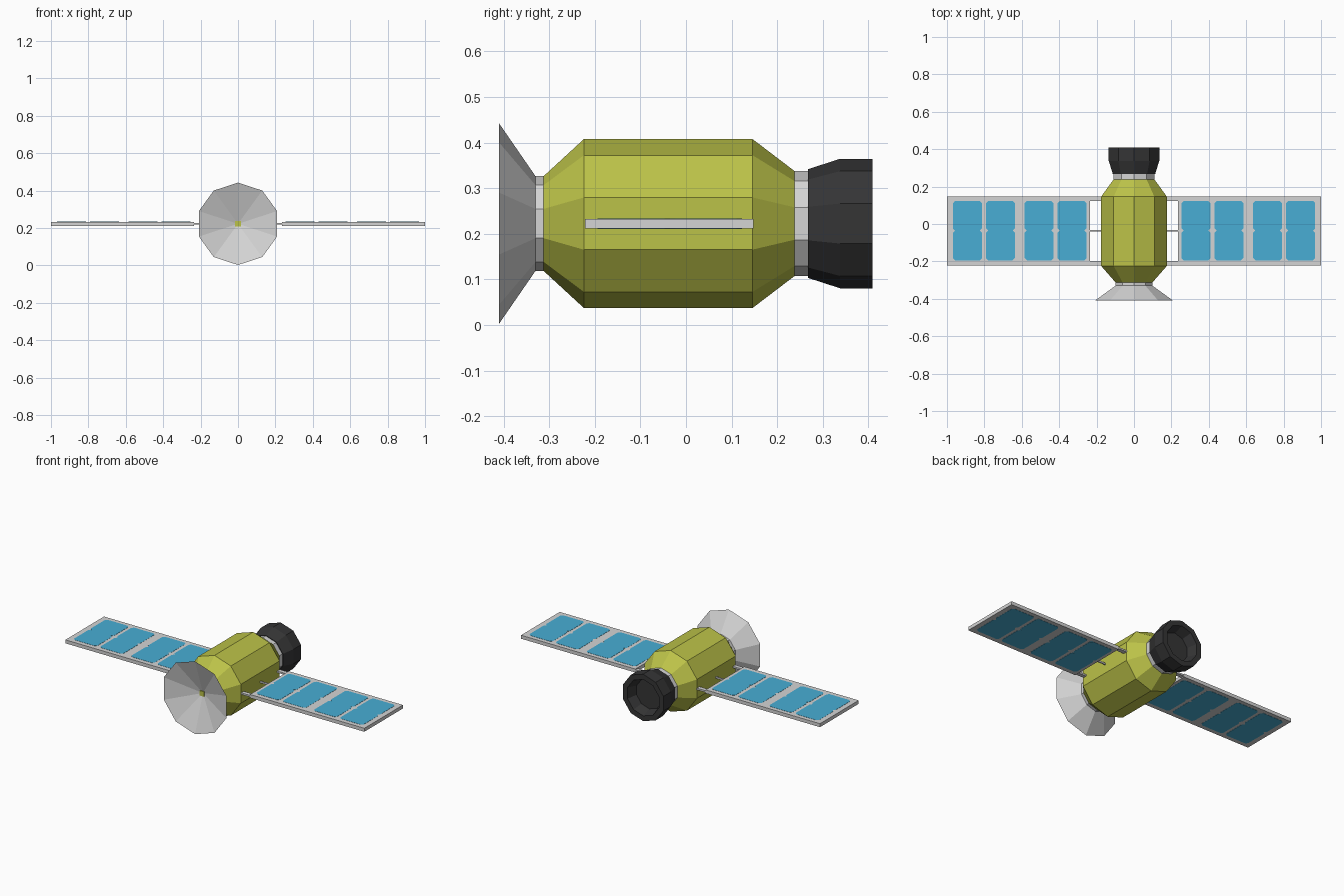
import bpy, bmesh, math

if "Cube" in bpy.data.objects:
    bpy.data.objects.remove(bpy.data.objects["Cube"])

ZC = 0.2225          # height of the body axis
SIDES = 10


def material(name, rgb):
    m = bpy.data.materials.new(name)
    m.diffuse_color = (*rgb, 1)
    m.use_nodes = True
    m.node_tree.nodes["Principled BSDF"].inputs["Base Color"].default_value = m.diffuse_color
    return m


OLIVE = material("olive_green", (0.50, 0.54, 0.065))
GREY = material("light_grey", (0.66, 0.66, 0.66))
BLACK = material("charcoal", (0.035, 0.035, 0.036))
BLUE = material("cell_blue", (0.065, 0.42, 0.66))


def finish(bm, name, mat):
    bmesh.ops.recalc_face_normals(bm, faces=bm.faces)
    mesh = bpy.data.meshes.new(name)
    bm.to_mesh(mesh)
    bm.free()
    mesh.materials.append(mat)
    obj = bpy.data.objects.new(name, mesh)
    bpy.context.collection.objects.link(obj)
    return obj


def lathe(name, profile, mat):
    """Ten-sided solid around the y axis from (y, radius) pairs, ends capped."""
    bm = bmesh.new()
    rings = []
    for y, r in profile:
        rings.append([bm.verts.new((r * math.sin(math.tau * k / SIDES), y,
                                    ZC + r * math.cos(math.tau * k / SIDES)))
                      for k in range(SIDES)])
    for a, b in zip(rings, rings[1:]):
        for k in range(SIDES):
            n = (k + 1) % SIDES
            bm.faces.new((a[k], a[n], b[n], b[k]))
    bm.faces.new(rings[0])
    bm.faces.new(rings[-1])
    return finish(bm, name, mat)


def prism(name, outline, z0, z1, mat):
    """Extrude an xy outline from z0 to z1."""
    bm = bmesh.new()
    face = bm.faces.new([bm.verts.new((x, y, z0)) for x, y in outline])
    ext = bmesh.ops.extrude_face_region(bm, geom=[face])
    for v in ext["geom"]:
        if isinstance(v, bmesh.types.BMVert):
            v.co.z = z1
    return finish(bm, name, mat)


def rect(x0, x1, y0, y1):
    return [(x0, y0), (x1, y0), (x1, y1), (x0, y1)]


def clipped(x0, x1, y0, y1, c):
    return [(x0 + c, y0), (x1 - c, y0), (x1, y0 + c), (x1, y1 - c),
            (x1 - c, y1), (x0 + c, y1), (x0, y1 - c), (x0, y0 + c)]


# Body, collars, nozzle and dish along the y axis
lathe("body", [(-0.312, 0.104), (-0.224, 0.185), (0.146, 0.185), (0.238, 0.115)], OLIVE)
lathe("front_collar", [(-0.331, 0.104), (-0.310, 0.104)], GREY)
lathe("rear_collar", [(0.236, 0.115), (0.269, 0.115)], GREY)
lathe("nozzle", [(0.267, 0.119), (0.338, 0.142), (0.409, 0.142),
                 (0.409, 0.110), (0.350, 0.090)], BLACK)
lathe("dish", [(-0.336, 0.004), (-0.410, 0.220), (-0.330, 0.104)], GREY)

# Small feed at the middle of the dish
prism("dish_feed", rect(-0.015, 0.015, -0.346, -0.325), ZC - 0.015, ZC + 0.015, OLIVE)

# Solar wings, mirrored left and right
CELLS = [(0.254, 0.409), (0.430, 0.585), (0.637, 0.792), (0.812, 0.969)]
ROWS = [(-0.194, -0.035), (-0.035, 0.123)]
HALF = 0.0105
for side, s in (("right", 1), ("left", -1)):
    def put(name, outline, z0, z1, mat):
        prism(f"{side}_{name}", [(s * x, y) for x, y in outline], z0, z1, mat)

    put("wing_panel", rect(0.235, 1.0, -0.221, 0.148), ZC - HALF, ZC + HALF, GREY)
    # struts joining the wing to the body
    for i, (y0, y1) in enumerate(((-0.221, -0.197), (-0.039, -0.032), (0.123, 0.148))):
        put(f"strut_{i}", rect(0.15, 0.24, y0, y1), ZC - 0.005, ZC + 0.005, GREY)
    # blue cells on both faces
    for i, (x0, x1) in enumerate(CELLS):
        for j, (y0, y1) in enumerate(ROWS):
            shape = clipped(x0, x1, y0, y1, 0.012)
            put(f"cell_top_{i}{j}", shape, ZC + HALF - 0.002, ZC + HALF + 0.001, BLUE)
            put(f"cell_bottom_{i}{j}", shape, ZC - HALF - 0.001, ZC - HALF + 0.002, BLUE)
